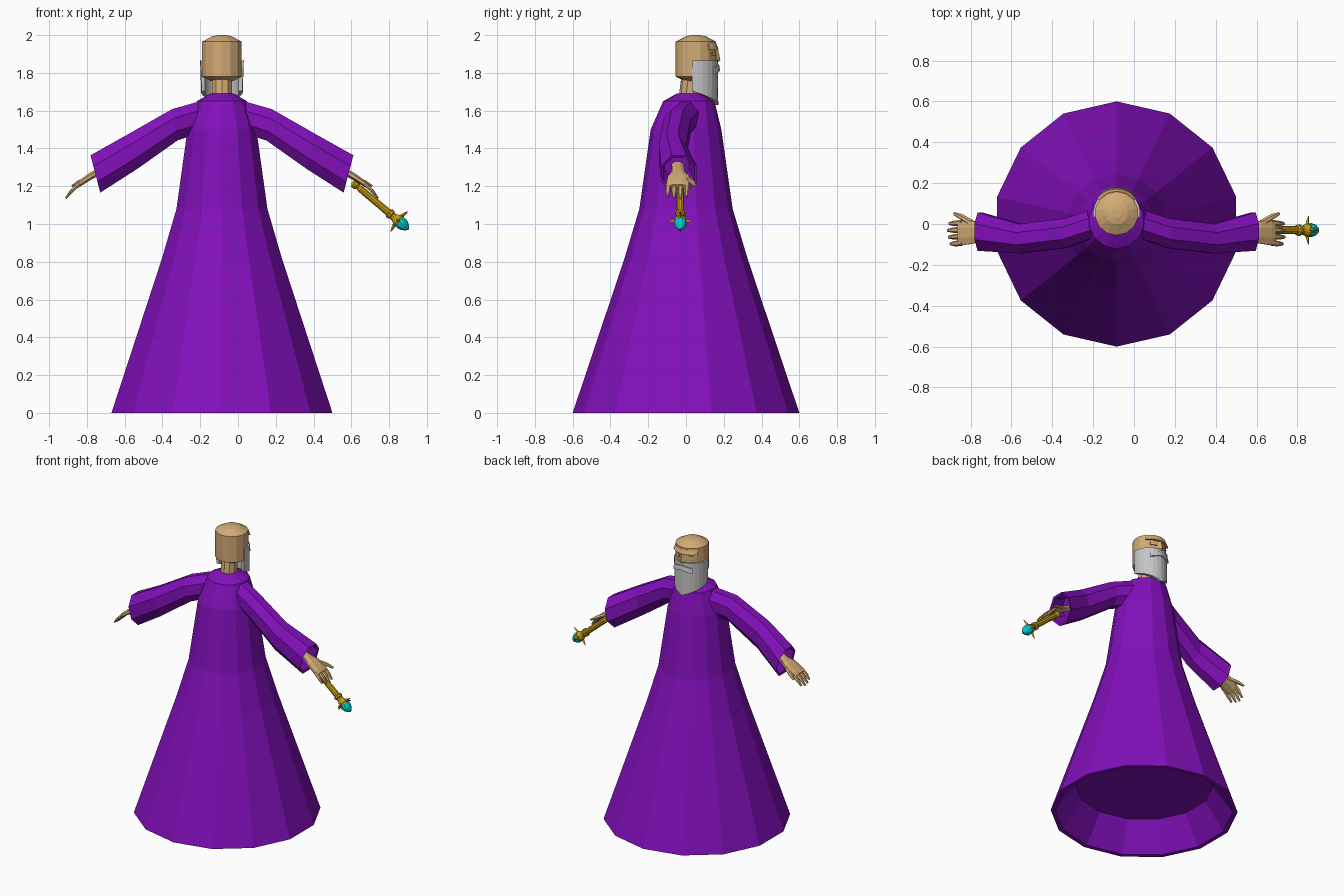
import bpy, bmesh, math
from mathutils import Vector

if "Cube" in bpy.data.objects:
    bpy.data.objects.remove(bpy.data.objects["Cube"])

CX = -0.085          # body axis
HEAD = Vector((CX, 0.052, 0))


def material(name, rgb):
    m = bpy.data.materials.new(name)
    m.diffuse_color = (*rgb, 1)
    m.use_nodes = True
    m.node_tree.nodes["Principled BSDF"].inputs["Base Color"].default_value = m.diffuse_color
    return m


PURPLE = material("purple cloth", (0.225, 0.005, 0.5))
SKIN = material("skin", (0.66, 0.41, 0.18))
GREY = material("grey hair", (0.56, 0.56, 0.57))
GOLD = material("gold", (0.6, 0.33, 0.006))
TEAL = material("teal gem", (0.0, 0.58, 0.58))


def ring(c, u, v, n, phase=0.0):
    """Closed polygon around c, spanned by the half axes u and v."""
    c, u, v = Vector(c), Vector(u), Vector(v)
    return [c + u * math.cos(phase + math.tau * i / n) + v * math.sin(phase + math.tau * i / n)
            for i in range(n)]


def loft(name, rings, mat):
    """Capped skin through a series of rings."""
    bm = bmesh.new()
    vs = [[bm.verts.new(p) for p in r] for r in rings]
    n = len(vs[0])
    for a, b in zip(vs, vs[1:]):
        for i in range(n):
            j = (i + 1) % n
            bm.faces.new((a[i], a[j], b[j], b[i]))
    bm.faces.new(vs[0][::-1])
    bm.faces.new(vs[-1])
    bmesh.ops.recalc_face_normals(bm, faces=bm.faces)
    me = bpy.data.meshes.new(name)
    bm.to_mesh(me)
    bm.free()
    me.materials.append(mat)
    ob = bpy.data.objects.new(name, me)
    bpy.context.collection.objects.link(ob)
    return ob


def lathe(name, profile, mat, n=14):
    """Upright turned shape; profile rows are (y centre, z, radius)."""
    return loft(name, [ring((CX, y, z), (0, r, 0), (r, 0, 0), n) for y, z, r in profile], mat)


def arc_band(name, columns, mat, mirror_tip=False):
    """Solid band round the face; columns are (angle, r_in, r_top, r_bottom, z_bottom, z_top)."""
    rings = []
    for a, ri, rt, rb, z0, z1 in columns:
        d = Vector((math.sin(a), math.cos(a), 0))
        up = Vector((0, 0, 1))
        rings.append([HEAD + d * ri + up * z0, HEAD + d * rb + up * z0,
                      HEAD + d * rt + up * z1, HEAD + d * ri + up * z1])
    return loft(name, rings, mat)


# Robe: hollow hem with a recessed underside
lathe("robe", [(0, 0.19, 0.44), (0, 0, 0.57), (0, 0, 0.6), (0, 0.82, 0.325), (0, 1.08, 0.247),
               (0, 1.5, 0.187), (0.015, 1.65, 0.136), (0.015, 1.69, 0.065)], PURPLE)

# Neck and head
lathe("neck", [(0.015, 1.66, 0.055), (0.03, 1.78, 0.055)], SKIN, 10)
lathe("head", [(0.052, 1.757, 0.06), (0.052, 1.78, 0.107), (0.052, 1.965, 0.107),
               (0.052, 1.993, 0.055), (0.052, 2.0, 0.022)], SKIN)

# Beard: wraps the lower face and dips to a point in front
beard = []
for i in range(-7, 8):
    t = abs(i) / 7
    beard.append((math.radians(100) * i / 7, 0.09, 0.116, 0.109 + 0.01 * (1 - t),
                  1.63 + 0.075 * t ** 0.9, 1.865))
arc_band("beard", beard, GREY)
arc_band("moustache", [(math.radians(9 * i), 0.1, 0.123, 0.128,
                        1.815 - 0.005 * abs(i), 1.845 - 0.004 * abs(i)) for i in range(-4, 5)], GREY)

# Face: brow, nose and eyelids
arc_band("brow", [(math.radians(13 * i), 0.09, 0.108, 0.121, 1.925, 1.955) for i in range(-4, 5)], SKIN)
loft("nose", [ring(HEAD + Vector((0, y, z)), (w, 0, 0), (0, d, 0), 4)
              for y, z, w, d in ((0.105, 1.93, 0.012, 0.012), (0.108, 1.868, 0.02, 0.022),
                                 (0.105, 1.858, 0.016, 0.014))], SKIN)
for s, side in ((-1, "left"), (1, "right")):
    arc_band(side + "_eye", [(math.radians(s * a), 0.09, 0.11, 0.112, 1.89, 1.912)
                             for a in (14, 25, 37)], SKIN)

# Sleeves and hands, mirrored about the body axis
SLEEVE = [  # x, y, z, half depth, half height, lean
    (0.06, 0.01, 1.575, 0.075, 0.09, 0.0),
    (0.12, 0.0, 1.565, 0.078, 0.088, 0.01),
    (0.25, -0.045, 1.525, 0.078, 0.09, 0.015),
    (0.47, -0.072, 1.385, 0.078, 0.1, 0.025),
    (0.67, -0.037, 1.265, 0.102, 0.107, 0.028),
    (0.665, -0.037, 1.267, 0.088, 0.092, 0.024),
    (0.58, -0.05, 1.315, 0.07, 0.075, 0.02)]
PALM = [  # x, y, z, half depth, half thickness
    (0.57, -0.045, 1.315, 0.034, 0.02), (0.66, -0.04, 1.272, 0.036, 0.018),
    (0.70, -0.04, 1.25, 0.06, 0.017), (0.755, -0.043, 1.213, 0.066, 0.014),
    (0.775, -0.043, 1.198, 0.058, 0.012)]


def digit(name, s, points, w):
    """Tapering finger along points of (x, y, z)."""
    rings = []
    for k, (x, y, z) in enumerate(points):
        f = w * (1, 0.95, 0.5)[k]
        rings.append(ring((CX + s * x, y, z), (0, f, 0), (s * f * 0.5, 0, f * 0.6), 6))
    loft(name, rings, SKIN)


for s, side in ((-1, "left"), (1, "right")):
    loft(side + "_sleeve", [ring((CX + s * x, y, z), (0, hy, 0), (s * k, 0, hz), 8, math.pi / 8)
                            for x, y, z, hy, hz, k in SLEEVE], PURPLE)
    loft(side + "_palm", [ring((CX + s * x, y, z), (0, hy, 0), (s * t * 0.5, 0, t), 8, math.pi / 8)
                          for x, y, z, hy, t in PALM], SKIN)
    for i, reach in enumerate((0.82, 0.95, 1.0, 0.9)):
        y = -0.093 + 0.033 * i
        digit(f"{side}_finger_{i + 1}", s,
              [(0.755, y, 1.213), (0.755 + 0.042 * reach, y - 0.003, 1.213 - 0.04 * reach),
               (0.755 + 0.072 * reach, y - 0.004, 1.213 - 0.077 * reach)], 0.0145)
    digit(side + "_thumb", s, [(0.70, 0.0, 1.245), (0.755, 0.032, 1.222), (0.795, 0.05, 1.2)], 0.017)

# Sceptre: turned along a slanting axis
START = Vector((0.605, -0.03, 1.222))
AXIS = Vector((0.3, 0, -0.252)).normalized()
CROSS = Vector((-AXIS.z, 0, AXIS.x))
SIDE = Vector((0, 1, 0))


def turned(name, profile, mat, n=10):
    loft(name, [ring(START + AXIS * t, SIDE * r, CROSS * r, n) for t, r in profile], mat)


turned("sceptre_rod", [(0, 0.008), (0.012, 0.024), (0.03, 0.024), (0.042, 0.015), (0.055, 0.019),
                       (0.25, 0.02), (0.255, 0.028), (0.27, 0.028), (0.275, 0.02), (0.29, 0.022),
                       (0.315, 0.034), (0.33, 0.03)], GOLD)
turned("sceptre_gem", [(0.31, 0.02), (0.325, 0.032), (0.342, 0.035), (0.362, 0.029),
                       (0.38, 0.016), (0.39, 0.004)], TEAL)

# Four prongs round the gem setting
for i in range(4):
    a = math.tau * i / 4
    d = SIDE * math.cos(a) + CROSS * math.sin(a)
    e = d.cross(AXIS)
    loft(f"sceptre_prong_{i + 1}", [ring(START + AXIS * t + d * r, AXIS * w, e * w, 4)
                                    for t, r, w in ((0.315, 0.015, 0.013), (0.318, 0.04, 0.009),
                                                    (0.325, 0.07, 0.002))], GOLD)
